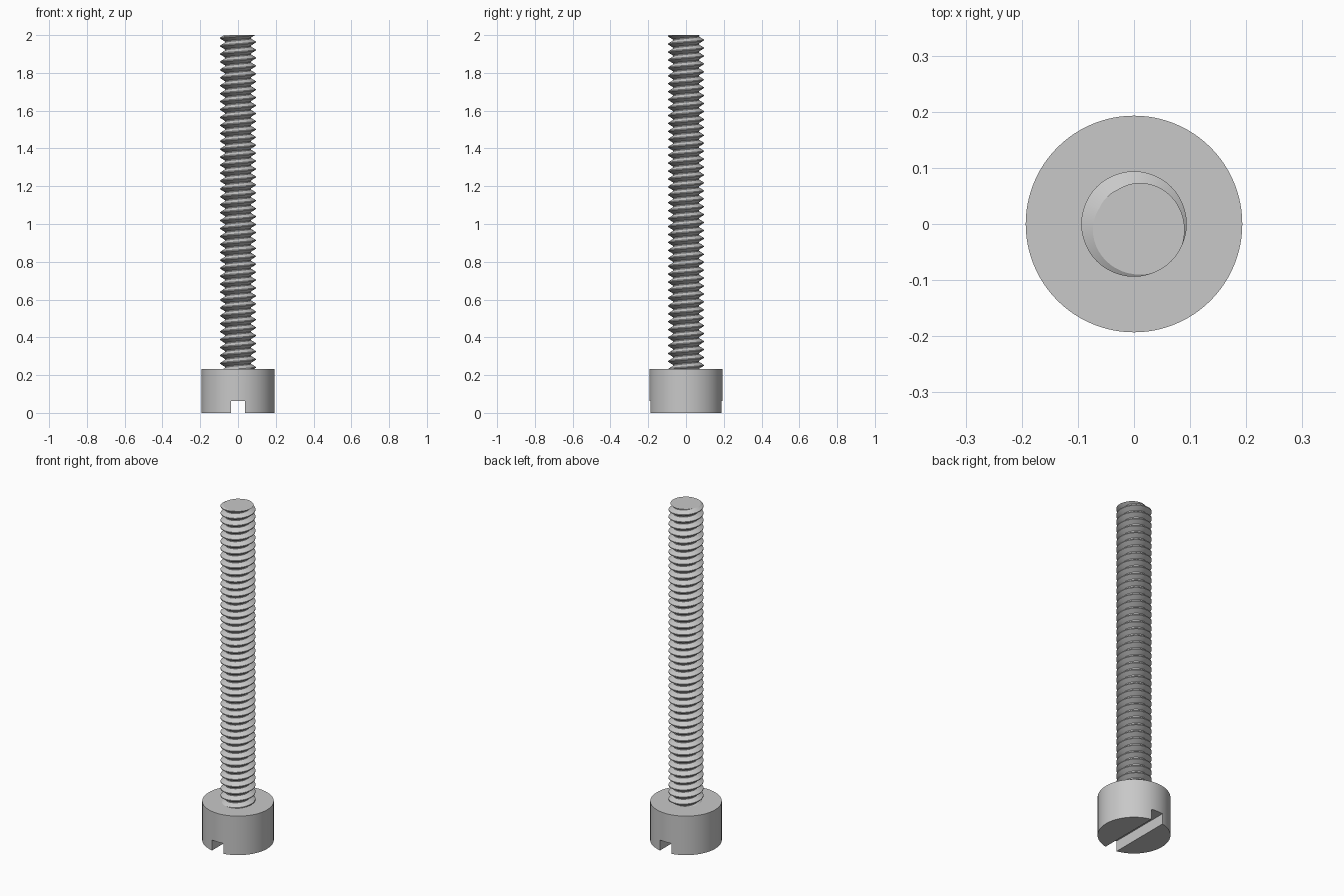
import bpy, bmesh, math
from mathutils import Matrix

if "Cube" in bpy.data.objects:
    bpy.data.objects.remove(bpy.data.objects["Cube"])

HEAD_R, HEAD_H = 0.193, 0.232
SLOT_W, SLOT_H = 0.076, 0.062
CREST_R, ROOT_R, PITCH = 0.094, 0.068, 0.042
TOP, SEGS = 2.0, 48

steel = bpy.data.materials.new("grey steel")
steel.use_nodes = True
grey = (0.58, 0.58, 0.58, 1)
steel.diffuse_color = grey
steel.node_tree.nodes["Principled BSDF"].inputs["Base Color"].default_value = grey


def make_object(name, bm):
    mesh = bpy.data.meshes.new(name)
    bmesh.ops.recalc_face_normals(bm, faces=bm.faces)
    bm.to_mesh(mesh)
    bm.free()
    mesh.materials.append(steel)
    obj = bpy.data.objects.new(name, mesh)
    bpy.context.collection.objects.link(obj)
    return obj


def smooth(obj):
    bpy.ops.object.select_all(action='DESELECT')
    obj.select_set(True)
    bpy.context.view_layer.objects.active = obj
    bpy.ops.object.shade_smooth_by_angle(angle=math.radians(30))


# Cylindrical head
bm = bmesh.new()
bmesh.ops.create_cone(bm, cap_ends=True, segments=96, radius1=HEAD_R, radius2=HEAD_R,
                      depth=HEAD_H, matrix=Matrix.Translation((0, 0, HEAD_H / 2)))
head = make_object("head", bm)

# Driver slot across the underside, running front to back
bm = bmesh.new()
bmesh.ops.create_cube(bm, size=1, matrix=Matrix.Diagonal((SLOT_W, 1, SLOT_H * 2, 1)))
cutter = make_object("slot_cutter", bm)
cutter.hide_render = True
cutter.hide_set(True)
cut = head.modifiers.new("slot", 'BOOLEAN')
cut.operation, cut.solver, cut.object = 'DIFFERENCE', 'EXACT', cutter
bpy.context.view_layer.objects.active = head
bpy.ops.object.modifier_apply(modifier=cut.name)
bpy.data.objects.remove(cutter)
smooth(head)

# Threaded shaft: a V profile swept along a helix, trimmed flat at both ends
profile = [(-0.06, CREST_R), (0.06, CREST_R), (0.44, ROOT_R), (0.56, ROOT_R)]
start = TOP - 45 * PITCH
bm = bmesh.new()
columns = []
for i in range(SEGS + 1):
    turn = i / SEGS
    angle = 2 * math.pi * turn - math.pi / 4
    columns.append([bm.verts.new((r * math.cos(angle), r * math.sin(angle),
                                  start + (k + f + turn) * PITCH))
                    for k in range(47) for f, r in profile])
for a, b in zip(columns, columns[1:]):
    for j in range(len(a) - 1):
        bm.faces.new((a[j], b[j], b[j + 1], a[j + 1]))
bmesh.ops.remove_doubles(bm, verts=bm.verts, dist=1e-5)
for z, up in ((TOP, 1), (HEAD_H - 0.02, -1)):
    result = bmesh.ops.bisect_plane(bm, geom=bm.verts[:] + bm.edges[:] + bm.faces[:],
                                    dist=1e-6, plane_co=(0, 0, z), plane_no=(0, 0, up),
                                    clear_outer=True)
    rim = [e for e in bm.edges if e.is_boundary
           and all(abs(v.co.z - z) < 1e-4 for v in e.verts)]
    bmesh.ops.contextual_create(bm, geom=rim)
smooth(make_object("threaded_shaft", bm))
